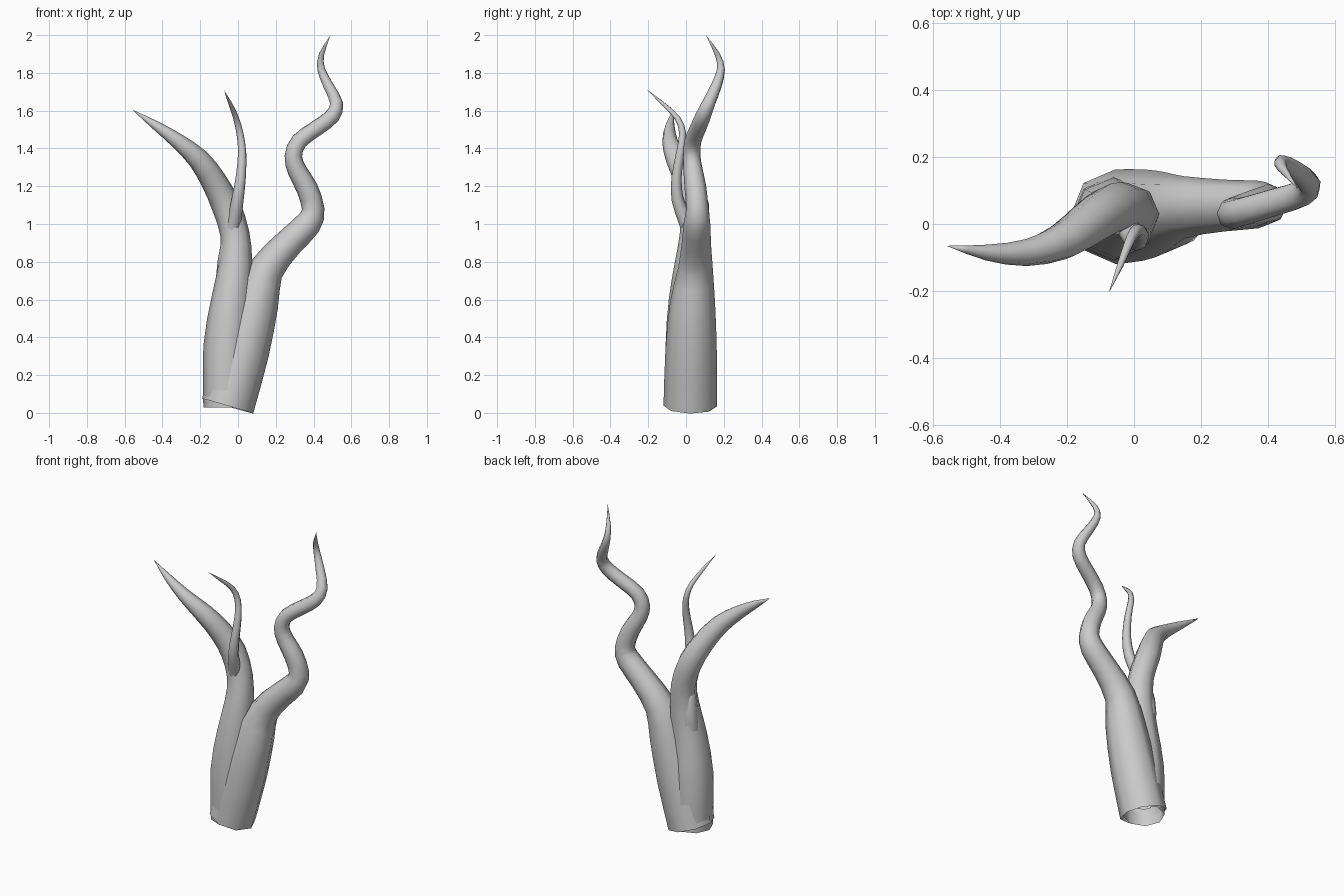
import bpy, bmesh, math
from mathutils import Vector

SIDES = 8

def spline(pts, steps):
    # Catmull-Rom through (x, y, z, radius) points
    p = [Vector(q) for q in pts]
    p = [p[0] * 2 - p[1]] + p + [p[-1] * 2 - p[-2]]
    out = []
    for i in range(1, len(p) - 2):
        a, b, c, d = p[i - 1:i + 3]
        for s in range(steps):
            t = s / steps
            out.append(0.5 * (2 * b + (c - a) * t + (2 * a - 5 * b + 4 * c - d) * t ** 2
                              + (3 * b - a - 3 * c + d) * t ** 3))
    return out + [p[-2]]

def branch(name, pts, steps=2):
    # Tapered tube, open at the bottom and pointed at the tip
    path = spline(pts, steps)
    pos = [q.to_3d() for q in path]
    bm = bmesh.new()
    rings, side = [], Vector((1, 0, 0))
    for i in range(len(pos) - 1):
        tan = (pos[i + 1] - pos[max(i - 1, 0)]).normalized()
        side = (side - tan * side.dot(tan)).normalized()
        up = tan.cross(side)
        r = path[i].w * 1.03
        rings.append([bm.verts.new(pos[i] + r * (side * math.cos(a) + up * math.sin(a)))
                      for a in (2 * math.pi * k / SIDES for k in range(SIDES))])
    tip = bm.verts.new(pos[-1])
    for k in range(SIDES):
        n = (k + 1) % SIDES
        for a, b in zip(rings, rings[1:]):
            bm.faces.new((a[k], a[n], b[n], b[k]))
        bm.faces.new((rings[-1][k], rings[-1][n], tip))
    for f in bm.faces:
        f.smooth = True
    me = bpy.data.meshes.new(name)
    bm.to_mesh(me)
    bm.free()
    bpy.context.collection.objects.link(bpy.data.objects.new(name, me))

# Tall winding trunk on the right
branch("right_trunk", [
    (-.055, .022, .036, .137), (.03, .027, .33, .132), (.095, .035, .58, .116),
    (.15, .05, .76, .090), (.27, .055, .90, .075), (.37, .058, 1.0, .069),
    (.398, .06, 1.08, .058), (.365, .05, 1.19, .056), (.315, .038, 1.28, .050),
    (.293, .03, 1.36, .045), (.325, .037, 1.44, .043), (.42, .065, 1.51, .042),
    (.498, .09, 1.57, .040), (.522, .12, 1.64, .034), (.48, .16, 1.73, .028),
    (.44, .185, 1.82, .021), (.443, .165, 1.90, .014), (.49, .105, 2.0, 0)])

# Left trunk curving outward
branch("left_trunk", [
    (-.06, .02, .03, .120), (-.06, .015, .35, .120), (-.035, .015, .6, .103),
    (-.012, .03, .8, .085), (-.017, .045, .95, .075), (-.065, .045, 1.1, .074),
    (-.13, .005, 1.23, .066), (-.21, -.05, 1.345, .056), (-.32, -.085, 1.44, .040),
    (-.44, -.085, 1.525, .023), (-.56, -.065, 1.605, 0)])

# Thin shoot running inside the left trunk and emerging at the front
branch("thin_shoot", [
    (-.055, .02, .10, .055), (-.06, .02, .45, .055), (-.065, .05, .72, .050),
    (-.05, .04, .88, .042), (-.02, -.005, 1.02, .036), (-.002, -.045, 1.13, .031),
    (.015, -.05, 1.25, .026), (.022, -.03, 1.38, .021), (.01, -.018, 1.48, .018),
    (-.01, -.045, 1.56, .015), (-.04, -.12, 1.635, .010), (-.075, -.205, 1.71, 0)])
